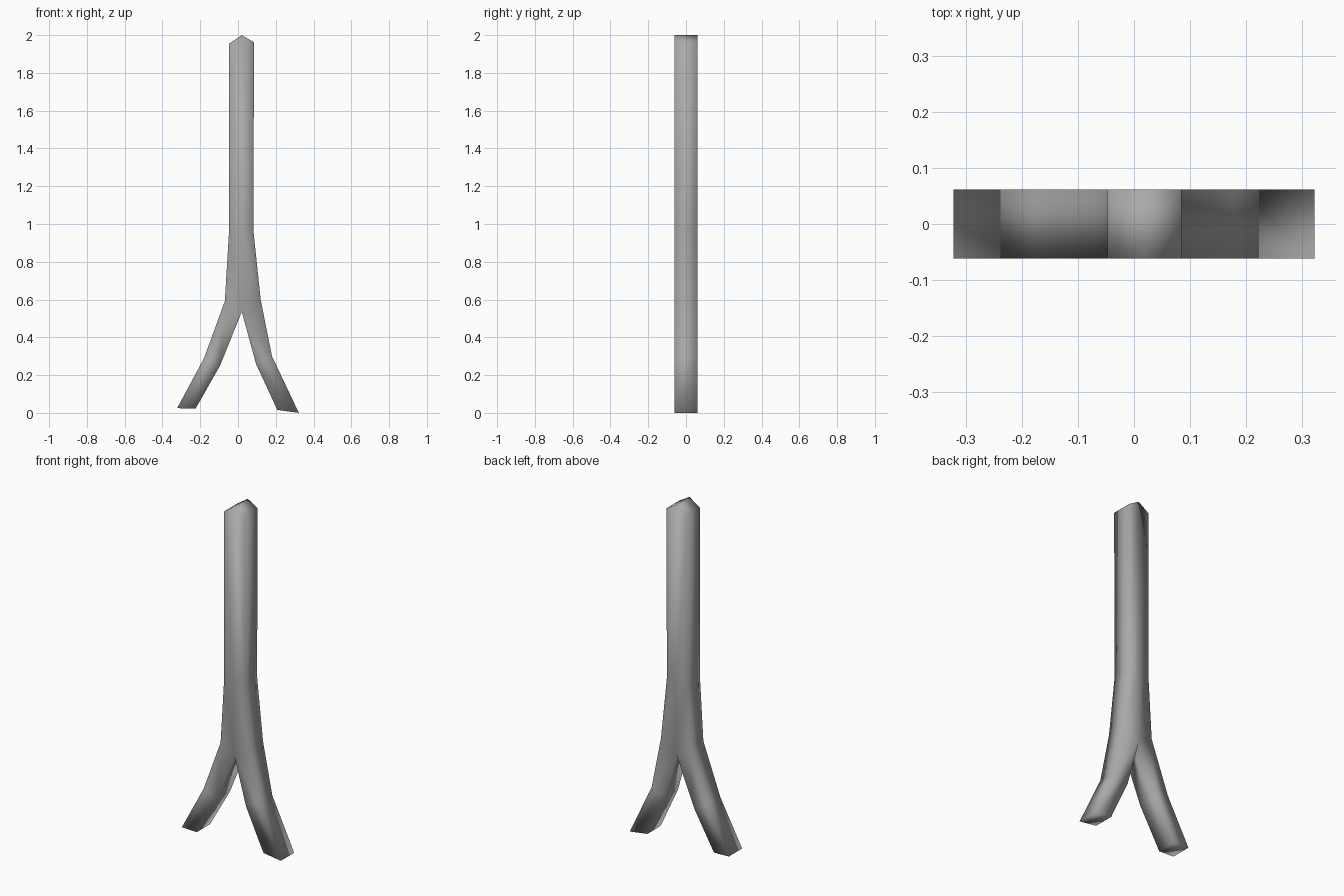
import bpy
import bmesh

cube = bpy.data.objects.get("Cube")
if cube:
    bpy.data.objects.remove(cube, do_unlink=True)

DEPTH = 0.0615
GREY = (0.4, 0.4, 0.4, 1)

# Outer edges run from the top to the feet; inner edges run down the middle,
# split at the crotch and follow the inside of each leg.
left_outer = [(-0.047, 1.955), (-0.047, 0.97), (-0.07, 0.59), (-0.18, 0.29), (-0.322, 0.025)]
left_inner = [(0.02, 2.0), (0.02, 0.97), (0.02, 0.535), (-0.095, 0.25), (-0.225, 0.022)]
right_outer = [(0.085, 1.962), (0.081, 0.97), (0.12, 0.6), (0.18, 0.3), (0.322, 0.0)]
right_inner = left_inner[:3] + [(0.095, 0.26), (0.208, 0.016)]

# One flat sheet of quads for the front
bm = bmesh.new()
verts = {}


def vert(p):
    if p not in verts:
        verts[p] = bm.verts.new((p[0], -DEPTH, p[1]))
    return verts[p]


for a_side, b_side in ((left_outer, left_inner), (right_inner, right_outer)):
    for i in range(len(a_side) - 1):
        loop = (a_side[i], a_side[i + 1], b_side[i + 1], b_side[i])
        bm.faces.new([vert(p) for p in loop])

# Extrude the sheet to full thickness
sheet = bm.faces[:]
result = bmesh.ops.extrude_face_region(bm, geom=sheet, use_keep_orig=True)
moved = [g for g in result["geom"] if isinstance(g, bmesh.types.BMVert)]
bmesh.ops.translate(bm, verts=moved, vec=(0, 2 * DEPTH, 0))
bmesh.ops.recalc_face_normals(bm, faces=bm.faces)
for face in bm.faces:
    face.smooth = True

mesh = bpy.data.meshes.new("forked_pipe")
bm.to_mesh(mesh)
bm.free()

# Plain grey surface
mat = bpy.data.materials.new("plain_grey")
mat.use_nodes = True
mat.diffuse_color = GREY
mat.node_tree.nodes["Principled BSDF"].inputs["Base Color"].default_value = GREY
mesh.materials.append(mat)

forked_pipe = bpy.data.objects.new("forked_pipe", mesh)
bpy.context.collection.objects.link(forked_pipe)
